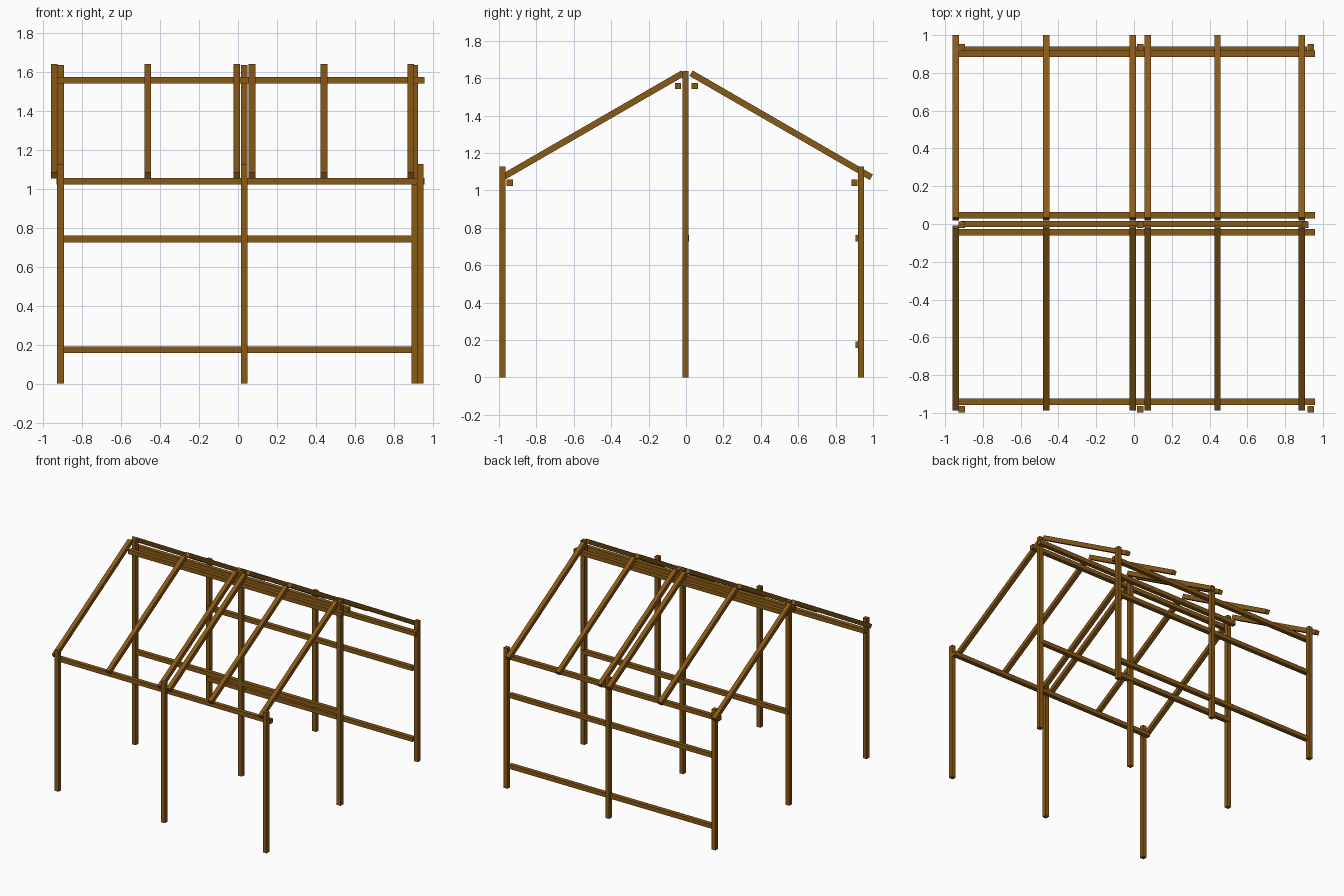
import bpy
from math import radians

if "Cube" in bpy.data.objects:
    bpy.data.objects.remove(bpy.data.objects["Cube"])

T = 0.034  # timber thickness

wood = bpy.data.materials.new("brown_wood")
wood.diffuse_color = (0.25, 0.10, 0.008, 1.0)
wood.use_nodes = True
wood.node_tree.nodes["Principled BSDF"].inputs["Base Color"].default_value = wood.diffuse_color


def timber(name, center, size, tilt=0.0):
    """Square-cut timber, optionally tilted about the x axis."""
    bpy.ops.mesh.primitive_cube_add(size=1, location=center, rotation=(radians(tilt), 0, 0))
    ob = bpy.context.object
    ob.name = name
    ob.scale = size
    ob.data.materials.append(wood)
    return ob


def lengthwise(name, x0, x1, y, z):
    timber(name, ((x0 + x1) / 2, y, z), (x1 - x0, T, T))


# Three rows of posts: low eaves in front and back, tall ridge row between
rows = (
    ("front", -0.981, 1.127, (-0.912, 0.032, 0.936)),
    ("ridge", -0.003, 1.637, (-0.912, 0.032, 0.908)),
    ("back", 0.936, 1.127, (-0.912, 0.032, 0.936)),
)
for row, y, height, xs in rows:
    for x in xs:
        timber(f"{row}_post", (x, y, height / 2), (T, T, height))

# Beams carrying the rafters
for name, y, z in (("front_eave_beam", -0.942, 1.04), ("back_eave_beam", 0.901, 1.04),
                   ("front_ridge_beam", -0.043, 1.558), ("back_ridge_beam", 0.046, 1.558)):
    lengthwise(name, -0.933, 0.957, y, z)

# Wall rails on the back and middle rows
for name, y, z in (("lower_back_rail", 0.922, 0.174), ("upper_back_rail", 0.922, 0.743),
                   ("middle_rail", 0.0, 0.743)):
    lengthwise(name, -0.915, 0.915, y, z)

# Rafters on both roof slopes
for x in (-0.944, -0.464, -0.007, 0.072, 0.442, 0.887):
    timber("front_rafter", (x, -0.498, 1.348), (T, 1.113, T), 30)
    timber("back_rafter", (x, 0.509, 1.348), (T, 1.113, T), -30)
